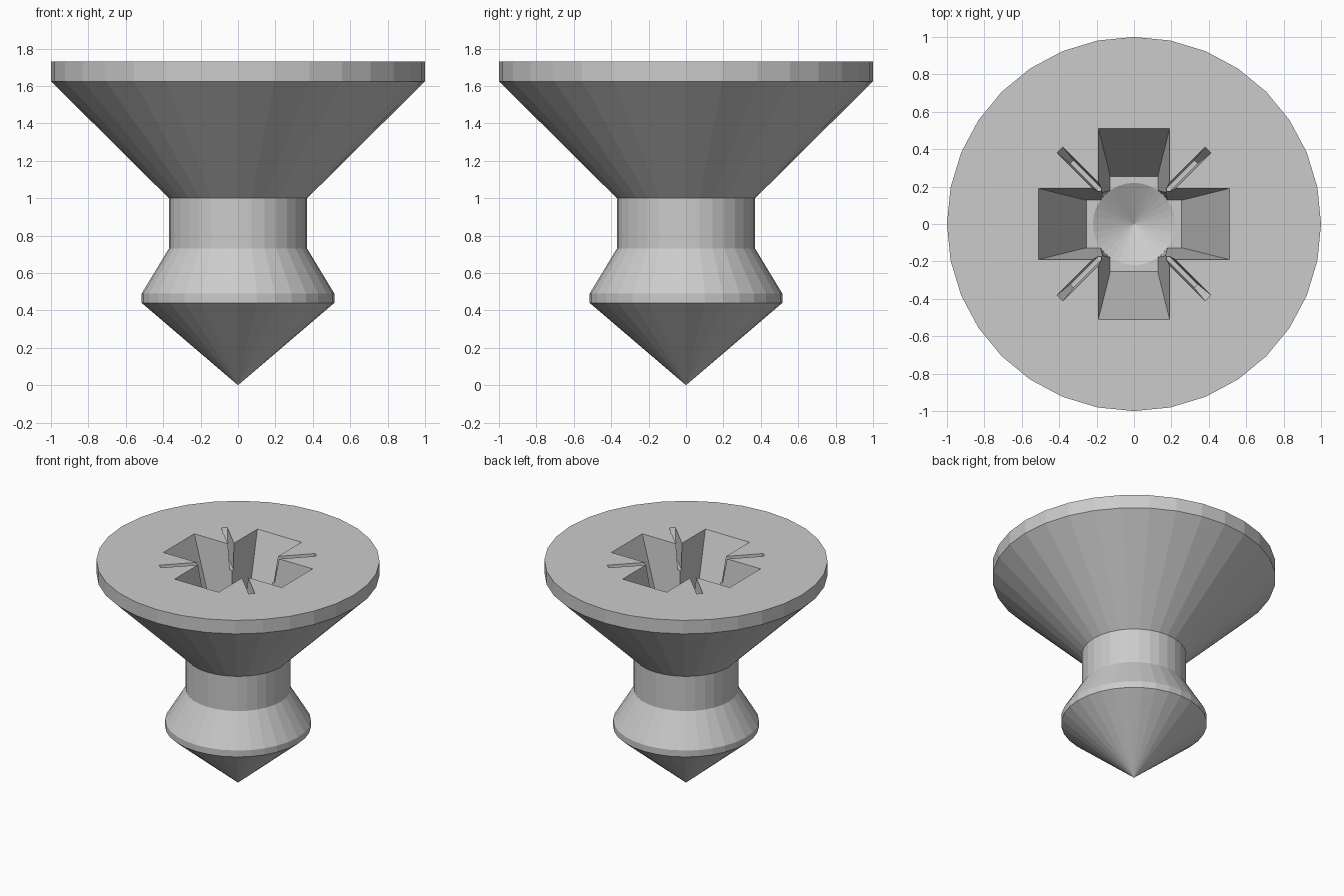
import bpy, bmesh, math
from mathutils import Matrix, Vector

if "Cube" in bpy.data.objects:
    bpy.data.objects.remove(bpy.data.objects["Cube"])

TOP = 1.73      # head top
FLOOR = 0.98    # recess floor
SIDES = 32


def finish(bm, name):
    bmesh.ops.recalc_face_normals(bm, faces=bm.faces)
    me = bpy.data.meshes.new(name)
    bm.to_mesh(me)
    bm.free()
    ob = bpy.data.objects.new(name, me)
    bpy.context.collection.objects.link(ob)
    return ob


def lathe(name, profile):
    """Revolve (radius, z) points around z; first and last lie on the axis."""
    bm = bmesh.new()
    vs = [bm.verts.new((r, 0, z)) for r, z in profile]
    es = [bm.edges.new(p) for p in zip(vs, vs[1:])]
    bmesh.ops.spin(bm, geom=vs + es, cent=(0, 0, 0), axis=(0, 0, 1),
                   angle=math.tau, steps=SIDES)
    bmesh.ops.remove_doubles(bm, verts=bm.verts, dist=1e-4)
    return finish(bm, name)


def tapered_bar(name, bottom, top, z, angle):
    """Bar tapering from bottom half sizes at z to top half sizes at TOP."""
    bm = bmesh.new()
    bmesh.ops.create_cube(bm, size=2)
    over = 1.1  # carry the taper a little above the head
    for v in bm.verts:
        t = over if v.co.z > 0 else 0
        sx, sy = (b + (a - b) * t for b, a in zip(bottom, top))
        v.co = Vector((v.co.x * sx, v.co.y * sy, z + (TOP - z) * t))
    bm.transform(Matrix.Rotation(math.radians(angle), 4, 'Z'))
    return finish(bm, name)


# Body: pointed tip, collar, neck, countersunk head
body = lathe("screw_body", [(0, 0), (0.515, 0.44), (0.515, 0.49), (0.37, 0.73),
                            (0.37, 1.0), (1.0, 1.625), (1.0, TOP), (0, TOP)])

# Cross recess, centre hole with conical bottom, thin diagonal slots
cutters = [tapered_bar("cross_cutter", (0.255, 0.127), (0.51, 0.19), FLOOR, a)
           for a in (0, 90)]
cutters.append(lathe("centre_cutter", [(0, FLOOR - 0.12), (0.22, FLOOR),
                                       (0.25, TOP + 0.07), (0, TOP + 0.07)]))
cutters += [tapered_bar("slot_cutter", (0.47, 0.013), (0.56, 0.022), TOP - 0.19, a)
            for a in (45, 135)]

bpy.context.view_layer.objects.active = body
for c in cutters:
    c.hide_render = True
    m = body.modifiers.new("recess", 'BOOLEAN')
    m.operation = 'DIFFERENCE'
    m.solver = 'EXACT'
    m.object = c
    bpy.ops.object.modifier_apply(modifier=m.name)
for c in cutters:
    bpy.data.objects.remove(c, do_unlink=True)
